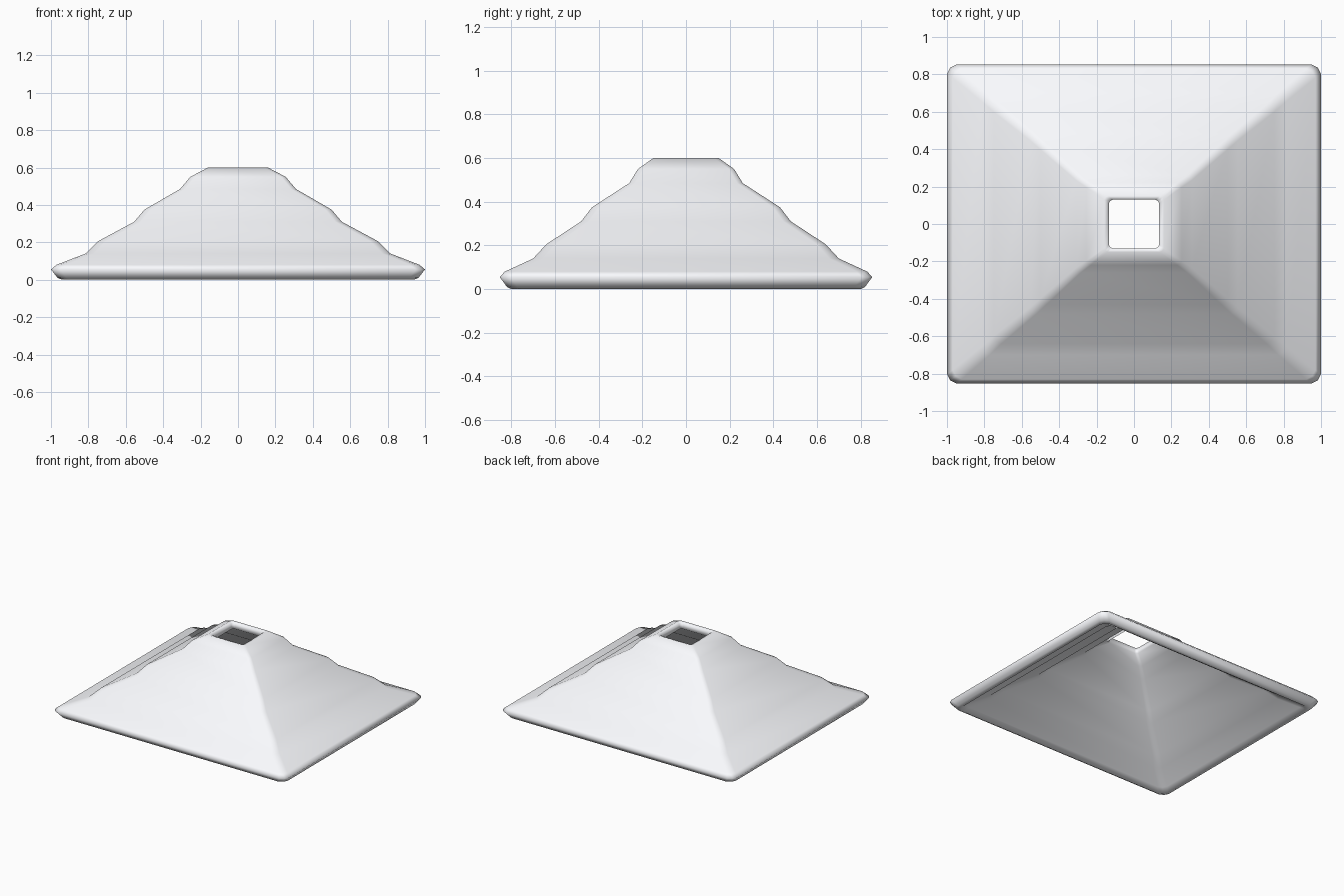
import bpy, bmesh

if "Cube" in bpy.data.objects:
    bpy.data.objects.remove(bpy.data.objects["Cube"])

# Closed cross-section: (half width x, half depth y, height), outside going down, inside going up
PROFILE = [
    (0.135, 0.13, 0.595), (0.16, 0.15, 0.60), (0.255, 0.22, 0.55), (0.31, 0.26, 0.485),
    (0.50, 0.43, 0.375), (0.555, 0.48, 0.31), (0.75, 0.64, 0.205),
    (0.815, 0.70, 0.14), (0.97, 0.83, 0.08), (1.00, 0.853, 0.055),
    (0.965, 0.82, 0.01), (0.94, 0.80, 0.0),
    (0.91, 0.77, 0.03), (0.785, 0.67, 0.095), (0.72, 0.61, 0.16),
    (0.525, 0.45, 0.265), (0.47, 0.40, 0.33), (0.28, 0.235, 0.44),
    (0.22, 0.19, 0.505), (0.135, 0.13, 0.55),
]


def ring(bm, hx, hy, z):
    """Rectangle with softly chamfered corners."""
    c = 0.015 + 0.035 * hx
    pts = []
    for sx, sy in ((1, 1), (-1, 1), (-1, -1), (1, -1)):
        a = (sx * hx, sy * (hy - c), z)
        m = (sx * (hx - c * 0.35), sy * (hy - c * 0.35), z)
        b = (sx * (hx - c), sy * hy, z)
        pts += [a, m, b] if sx * sy > 0 else [b, m, a]
    return [bm.verts.new(p) for p in pts]


# Hollow stepped hip roof, lofted through the rings
bm = bmesh.new()
rings = [ring(bm, *p) for p in PROFILE]
for i, upper in enumerate(rings):
    lower = rings[(i + 1) % len(rings)]
    n = len(upper)
    for j in range(n):
        k = (j + 1) % n
        bm.faces.new((upper[j], lower[j], lower[k], upper[k]))
bmesh.ops.recalc_face_normals(bm, faces=bm.faces)
for f in bm.faces:
    f.smooth = True

mesh = bpy.data.meshes.new("hip_roof")
bm.to_mesh(mesh)
bm.free()
roof = bpy.data.objects.new("hip_roof", mesh)
bpy.context.collection.objects.link(roof)

# Pale roof colour
mat = bpy.data.materials.new("pale_roof")
mat.diffuse_color = (0.96, 0.97, 1.0, 1.0)
mat.use_nodes = True
mat.node_tree.nodes["Principled BSDF"].inputs["Base Color"].default_value = mat.diffuse_color
mesh.materials.append(mat)
